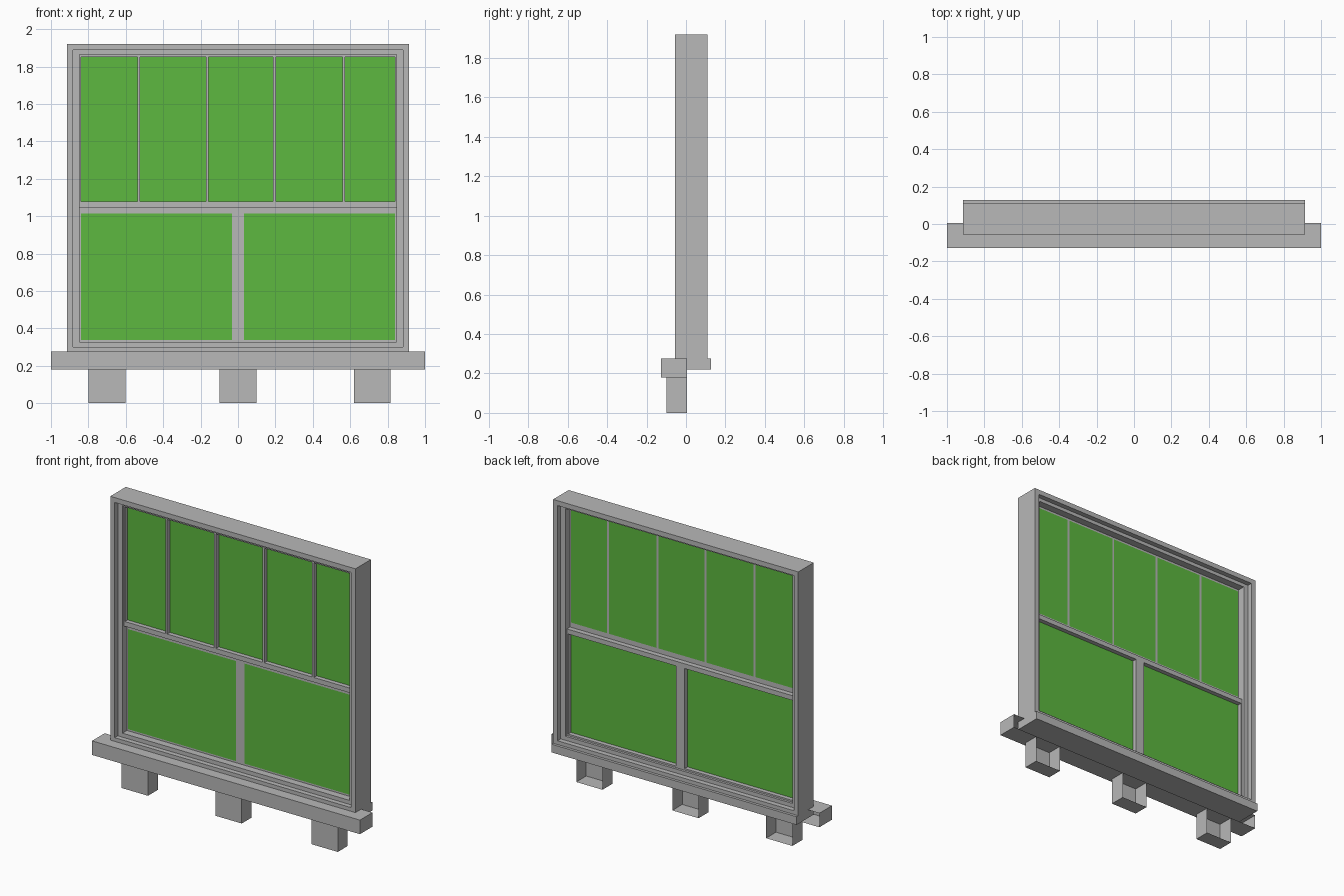
import bpy
import bmesh

cube = bpy.data.objects.get("Cube")
if cube:
    bpy.data.objects.remove(cube, do_unlink=True)


def material(name, rgb):
    mat = bpy.data.materials.new(name)
    mat.use_nodes = True
    color = (*rgb, 1.0)
    mat.diffuse_color = color
    mat.node_tree.nodes["Principled BSDF"].inputs["Base Color"].default_value = color
    return mat


GREY = material("grey_frame", (0.48, 0.48, 0.48))
GREEN = material("green_glass", (0.109, 0.479, 0.05))


def finish(name, bm, mat):
    bmesh.ops.recalc_face_normals(bm, faces=bm.faces)
    mesh = bpy.data.meshes.new(name)
    bm.to_mesh(mesh)
    bm.free()
    mesh.materials.append(mat)
    obj = bpy.data.objects.new(name, mesh)
    bpy.context.collection.objects.link(obj)
    return obj


def box(name, x, y, z, mat=GREY, open_back=False):
    """Box from (min, max) pairs, optionally without its back face."""
    bm = bmesh.new()
    bmesh.ops.create_cube(bm, size=1)
    for v in bm.verts:
        v.co = [r[0] if c < 0 else r[1] for c, r in zip(v.co, (x, y, z))]
    bmesh.ops.recalc_face_normals(bm, faces=bm.faces)
    if open_back:
        back = [f for f in bm.faces if f.normal.y > 0.9]
        bmesh.ops.delete(bm, geom=back, context='FACES')
    return finish(name, bm, mat)


def ring(name, outer, inner, y):
    """Rectangular frame; outer and inner are (half width, bottom, top)."""
    bm = bmesh.new()
    loops = []
    for (w, lo, hi), depth in ((outer, y[0]), (inner, y[0]), (inner, y[1]), (outer, y[1])):
        corners = ((-w, lo), (w, lo), (w, hi), (-w, hi))
        loops.append([bm.verts.new((cx, depth, cz)) for cx, cz in corners])
    for i in range(4):
        a, b = loops[i], loops[(i + 1) % 4]
        for j in range(4):
            k = (j + 1) % 4
            bm.faces.new((a[j], a[k], b[k], b[j]))
    return finish(name, bm, GREY)


# Depth planes
FRONT, BACK, MID = -0.055, 0.11, 0.026
PANE = 0.004
UPPER_Y, LOWER_Y = (-0.008, MID), (MID, 0.06)

# Stepped outer frame
stop = (0.882, 0.30, 1.887)
opening = (0.847, 0.327, 1.863)
ring("outer_frame", (0.915, 0.22, 1.92), stop, (FRONT, BACK))
ring("inner_stop", stop, opening, (-0.022, 0.076))

# Sashes: upper one forward, lower one behind
W, MEET = 0.839, 1.045
UPPER, LOWER = (1.077, 1.85), (0.338, 1.013)
ring("upper_sash", (opening[0], MEET, opening[2]), (W, *UPPER), UPPER_Y)
ring("lower_sash", (opening[0], opening[1], MEET), (W, *LOWER), LOWER_Y)


def glaze(prefix, bars, half, z, bar_y, pane_y):
    """Vertical bars with a pane of glass between each pair."""
    left = -W
    for i, x in enumerate(bars):
        box(f"{prefix}_bar_{i + 1}", (x - half, x + half), bar_y, z)
        box(f"{prefix}_pane_{i + 1}", (left, x - half), pane_y, z, GREEN)
        left = x + half
    box(f"{prefix}_pane_{len(bars) + 1}", (left, W), pane_y, z, GREEN)


glaze("upper", (-0.53, -0.165, 0.195, 0.565), 0.007, UPPER, UPPER_Y, (MID - PANE, MID))
glaze("lower", (0.0,), 0.032, LOWER, LOWER_Y, (MID, MID + PANE))

# Sills and the hollow supports beneath
box("back_sill", (-0.915, 0.915), (BACK, 0.128), (0.22, 0.275))
box("front_sill", (-1, 1), (-0.128, 0.006), (0.18, 0.275), open_back=True)
for side, x in (("right", -0.7), ("middle", 0.0), ("left", 0.717)):
    box(f"{side}_support", (x - 0.098, x + 0.098), (-0.1, 0.006), (0, 0.18), open_back=True)
